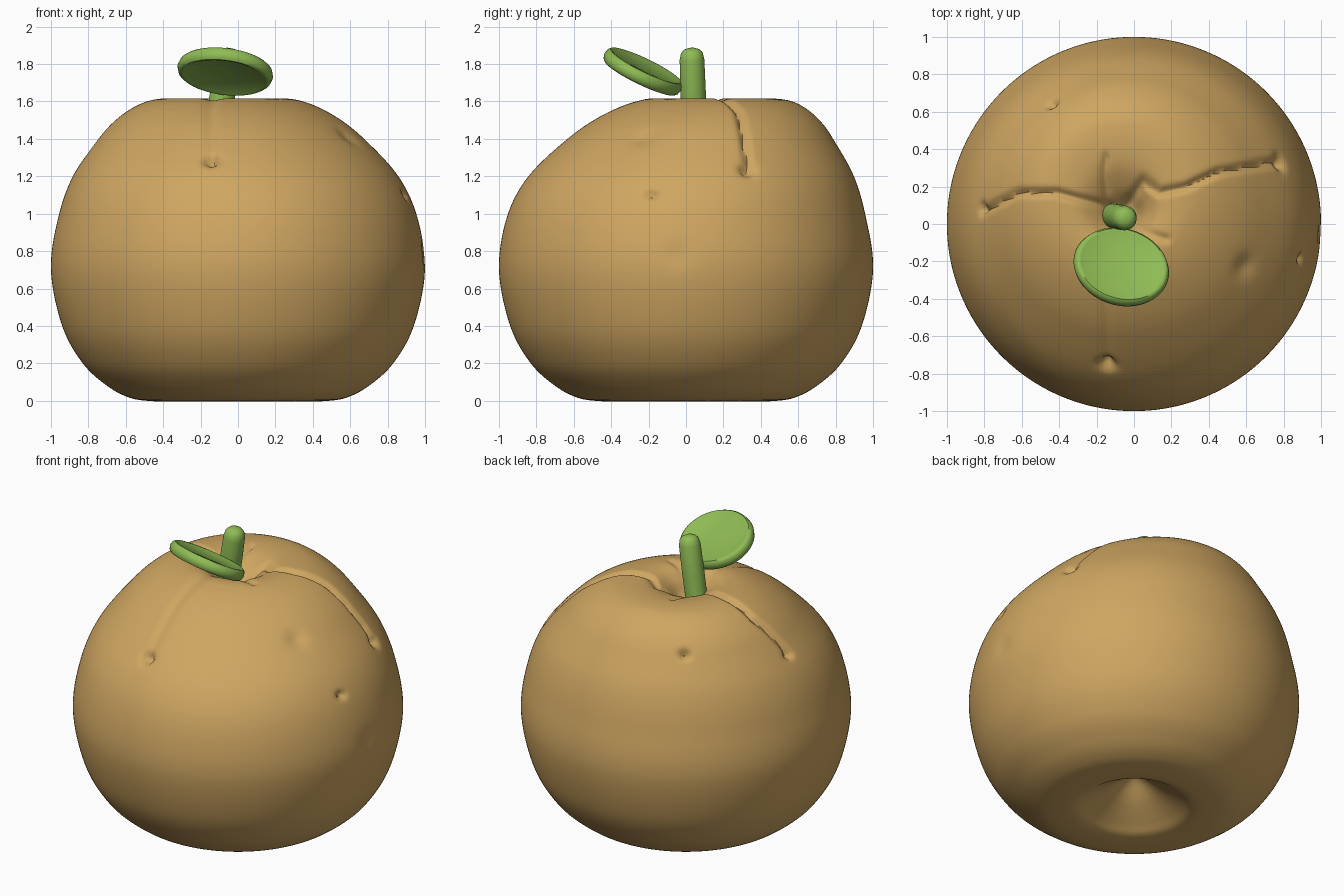
import bpy, bmesh, math
from mathutils import Vector, Matrix
from mathutils.geometry import intersect_point_line

old = bpy.data.objects.get("Cube")
if old:
    bpy.data.objects.remove(old, do_unlink=True)


def material(name, color):
    m = bpy.data.materials.new(name)
    m.use_nodes = True
    m.diffuse_color = (*color, 1)
    m.node_tree.nodes["Principled BSDF"].inputs["Base Color"].default_value = (*color, 1)
    return m


def smooth_profile(points, step):
    """Resample (radius, height) points along a smooth curve."""
    pts = [Vector(p) for p in points]
    pts = [Vector((-pts[1].x, pts[1].y))] + pts + [Vector((-pts[-2].x, pts[-2].y))]
    out = []
    for a, b, c, d in zip(pts, pts[1:], pts[2:], pts[3:]):
        n = max(2, math.ceil((c - b).length / step))
        for i in range(n):
            t = i / n
            out.append(0.5 * (2 * b + (c - a) * t + (2 * a - 5 * b + 4 * c - d) * t * t
                              + (3 * b - a - 3 * c + d) * t ** 3))
    return out + [pts[-2]]


def lathe(name, profile, steps, mat):
    """Spin a profile about z; returns the object."""
    bm = bmesh.new()
    verts = [bm.verts.new((max(p[0], 0), 0, p[1])) for p in profile]
    edges = [bm.edges.new(pair) for pair in zip(verts, verts[1:])]
    bmesh.ops.spin(bm, geom=verts + edges, cent=(0, 0, 0), axis=(0, 0, 1),
                   angle=math.tau, steps=steps, use_merge=True)
    bmesh.ops.remove_doubles(bm, verts=bm.verts, dist=0.0001)
    bmesh.ops.recalc_face_normals(bm, faces=bm.faces)
    for f in bm.faces:
        f.smooth = True
    mesh = bpy.data.meshes.new(name)
    bm.to_mesh(mesh)
    bm.free()
    mesh.materials.append(mat)
    obj = bpy.data.objects.new(name, mesh)
    bpy.context.collection.objects.link(obj)
    return obj


peel = material("golden brown peel", (0.62, 0.38, 0.12))
green = material("leaf green", (0.275, 0.50, 0.09))

# Fruit body: dipped top, rounded sides, hollow cone underneath
body = lathe("fruit_body", smooth_profile([
    (0, 1.47), (0.06, 1.48), (0.13, 1.55), (0.22, 1.605), (0.34, 1.615), (0.46, 1.585),
    (0.59, 1.51), (0.71, 1.40), (0.87, 1.20), (0.96, 0.98), (1.0, 0.70), (0.94, 0.40),
    (0.83, 0.20), (0.70, 0.08), (0.59, 0.02), (0.49, 0), (0.36, 0), (0.28, 0.04),
    (0.15, 0.12), (0.05, 0.20), (0, 0.22)], 0.015), 224, peel)

# Pits in the peel: position, width, depth
core = Vector((0, 0, 0.75))
pits = [((-0.14, -0.73, 1.27), 0.034, 0.06), ((0.76, 0.32, 1.22), 0.032, 0.05),
        ((0.87, -0.18, 1.09), 0.022, 0.04), ((-0.43, 0.63, 1.41), 0.024, 0.045),
        ((-0.80, 0.08, 1.30), 0.024, 0.04), ((0.60, -0.23, 1.42), 0.06, 0.018),
        ((0.98, -0.05, 0.78), 0.06, 0.01)]
pits = [((Vector(p) - core).normalized(), w, d) for p, w, d in pits]

# Creases running out from the stem: path seen from above, width, depth
creases = [([(-0.12, 0.09), (-0.23, 0.12), (-0.42, 0.17), (-0.62, 0.17), (-0.79, 0.08)], 0.03, 0.028),
           ([(-0.04, 0.10), (0.05, 0.23), (0.14, 0.17), (0.28, 0.20), (0.45, 0.28),
             (0.74, 0.33)], 0.032, 0.028),
           ([(-0.14, 0.08), (-0.16, 0.28), (-0.15, 0.36)], 0.03, 0.02),
           ([(-0.13, -0.08), (-0.15, -0.40), (-0.14, -0.72)], 0.045, 0.012),
           ([(0.0, -0.03), (0.17, -0.08)], 0.04, 0.015)]


def crease_depth(p):
    total = 0
    for path, width, depth in creases:
        best = 9
        for i, (a, b) in enumerate(zip(path, path[1:])):
            a, b = Vector((*a, 0)), Vector((*b, 0))
            hit, t = intersect_point_line(p, a, b)
            t = min(max(t, 0), 1)
            fade = 1 + 0.8 * (i + t) / (len(path) - 1)
            best = min(best, (p - a.lerp(b, t)).length * fade)
        total += depth * math.exp(-(best / width) ** 2)
    return min(total, 0.04)


for v in body.data.vertices:
    p = v.co.copy()
    r = math.hypot(p.x, p.y)
    # The crown leans to the back and the right
    lean = max(0, (p.z - 0.9) / 0.7) ** 2
    p.x -= lean * 0.07
    p.y += lean * (0.05 + 0.10 * min(1, r / 0.4))
    out = (p - core).normalized()
    sink = sum(d * math.exp(-((out - q).length * 0.9 / w) ** 2) for q, w, d in pits)
    if p.z > 1.05:
        sink += crease_depth(Vector((p.x, p.y, 0)))
    v.co = p - out * sink

# Stem: rounded cylinder leaning to the left
stem = lathe("stem", [(0, 0), (0.066, 0), (0.068, 0.2), (0.066, 0.385), (0.058, 0.42),
                      (0.042, 0.438), (0.02, 0.446), (0, 0.447)], 32, green)
axis = Vector((0.075, -0.015, 0.44))
stem.data.transform(Matrix.Translation((-0.115, 0.045, 1.445))
                    @ axis.to_track_quat("Z", "Y").to_matrix().to_4x4())

# Leaf: thick oval disc with a rounded rim and shallow faces
half = [(0, 0.022), (0.78, 0.024), (0.86, 0.034), (0.92, 0.036), (0.97, 0.025), (1, 0)]
leaf = lathe("leaf", half + [(r, -z) for r, z in reversed(half[:-1])], 64, green)
normal = Vector((0.17, 0.50, 1.0))
right = Vector((1, -0.28, 0))
right = (right - normal * right.dot(normal) / normal.length_squared).normalized()
up = normal.normalized()
across = up.cross(right)
basis = Matrix((right, across, up)).transposed().to_4x4()
leaf.data.transform(Matrix.Translation((-0.068, -0.23, 1.76)) @ basis
                    @ Matrix.Diagonal((0.26, 0.226, 1, 1)))

for obj in (body, stem, leaf):
    bpy.ops.object.select_all(action="DESELECT")
    obj.select_set(True)
    bpy.context.view_layer.objects.active = obj
    bpy.ops.object.shade_smooth_by_angle(angle=math.radians(50))
